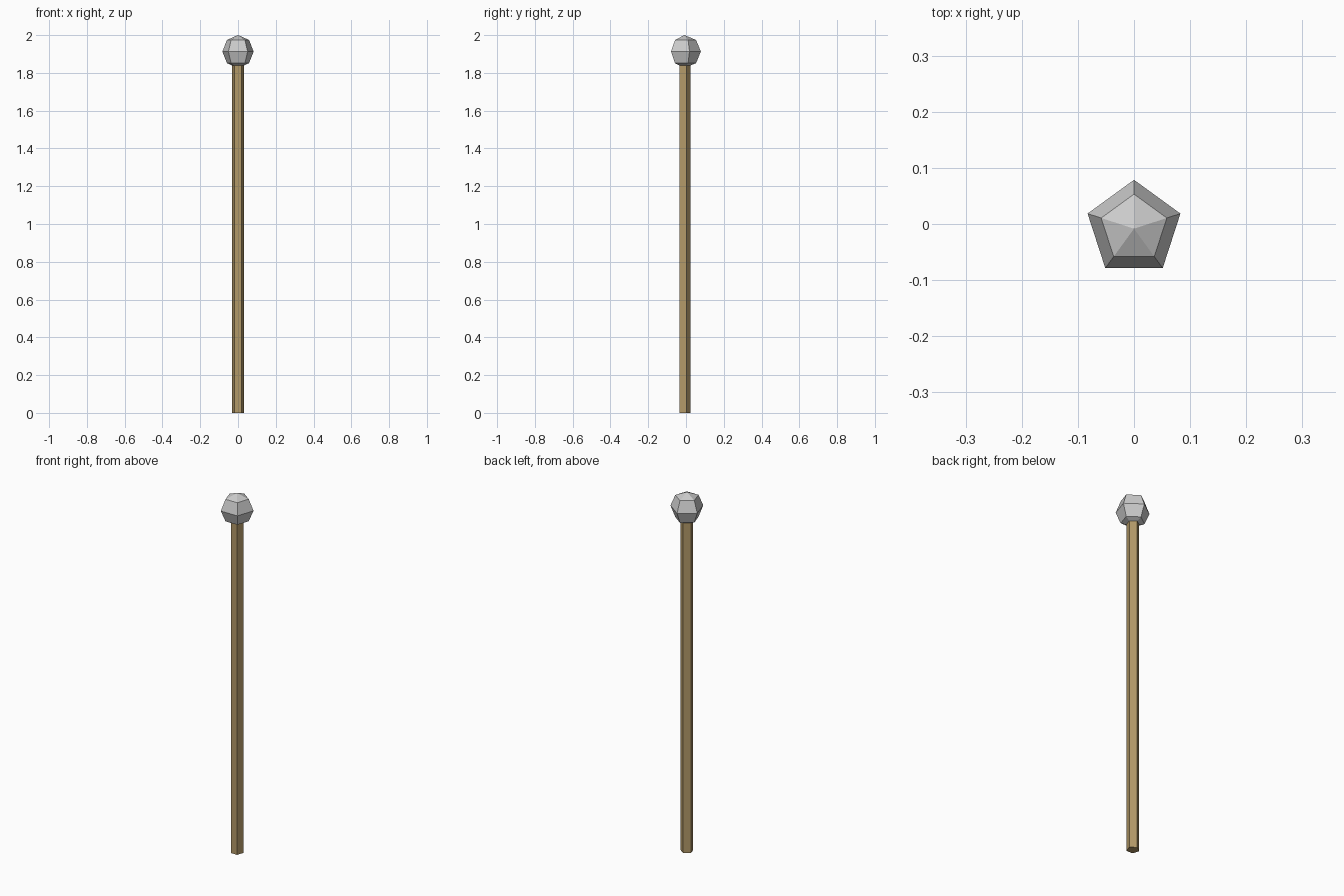
import bpy, bmesh
from math import sin, cos, pi

if "Cube" in bpy.data.objects:
    bpy.data.objects.remove(bpy.data.objects["Cube"])

SIDES = 5
HEAD_R = 0.087
SHAFT_R = 0.033
# a pentagon is taller towards its point, so shift the axis to centre it
AXIS_Y = -HEAD_R * (1 - cos(pi / SIDES)) / 2


def lathe(name, profile, color=None):
    """Five-sided turned solid from (radius, height) pairs, bottom to top."""
    bm = bmesh.new()
    rings = []
    for r, z in profile:
        n = SIDES if r > 0 else 1
        rings.append([bm.verts.new((r * cos(pi / 2 + 2 * pi * i / SIDES),
                                    r * sin(pi / 2 + 2 * pi * i / SIDES) + AXIS_Y, z))
                      for i in range(n)])
    for a, b in zip(rings, rings[1:]):
        for i in range(SIDES):
            j = (i + 1) % SIDES
            quad = [a[i % len(a)], a[j % len(a)], b[j % len(b)], b[i % len(b)]]
            bm.faces.new(list(dict.fromkeys(quad)))
    for ring in (rings[0], rings[-1]):
        if len(ring) > 1:
            bm.faces.new(ring)
    bmesh.ops.recalc_face_normals(bm, faces=bm.faces)
    mesh = bpy.data.meshes.new(name)
    bm.to_mesh(mesh)
    bm.free()
    obj = bpy.data.objects.new(name, mesh)
    bpy.context.collection.objects.link(obj)
    if color:
        mat = bpy.data.materials.new(name + "_wood")
        mat.diffuse_color = color
        mat.use_nodes = True
        mat.node_tree.nodes["Principled BSDF"].inputs["Base Color"].default_value = mat.diffuse_color
        mesh.materials.append(mat)
    return obj


# wooden shaft, ending just inside the head
lathe("shaft", [(SHAFT_R, 0), (SHAFT_R, 1.86)], (0.45, 0.32, 0.14, 1))

# faceted ball head: poles plus three rings
cz = 2 - HEAD_R
lathe("ball_head", [(0 if k in (0, 4) else HEAD_R * sin(pi * k / 4),
                     cz - HEAD_R * cos(pi * k / 4)) for k in range(5)])
